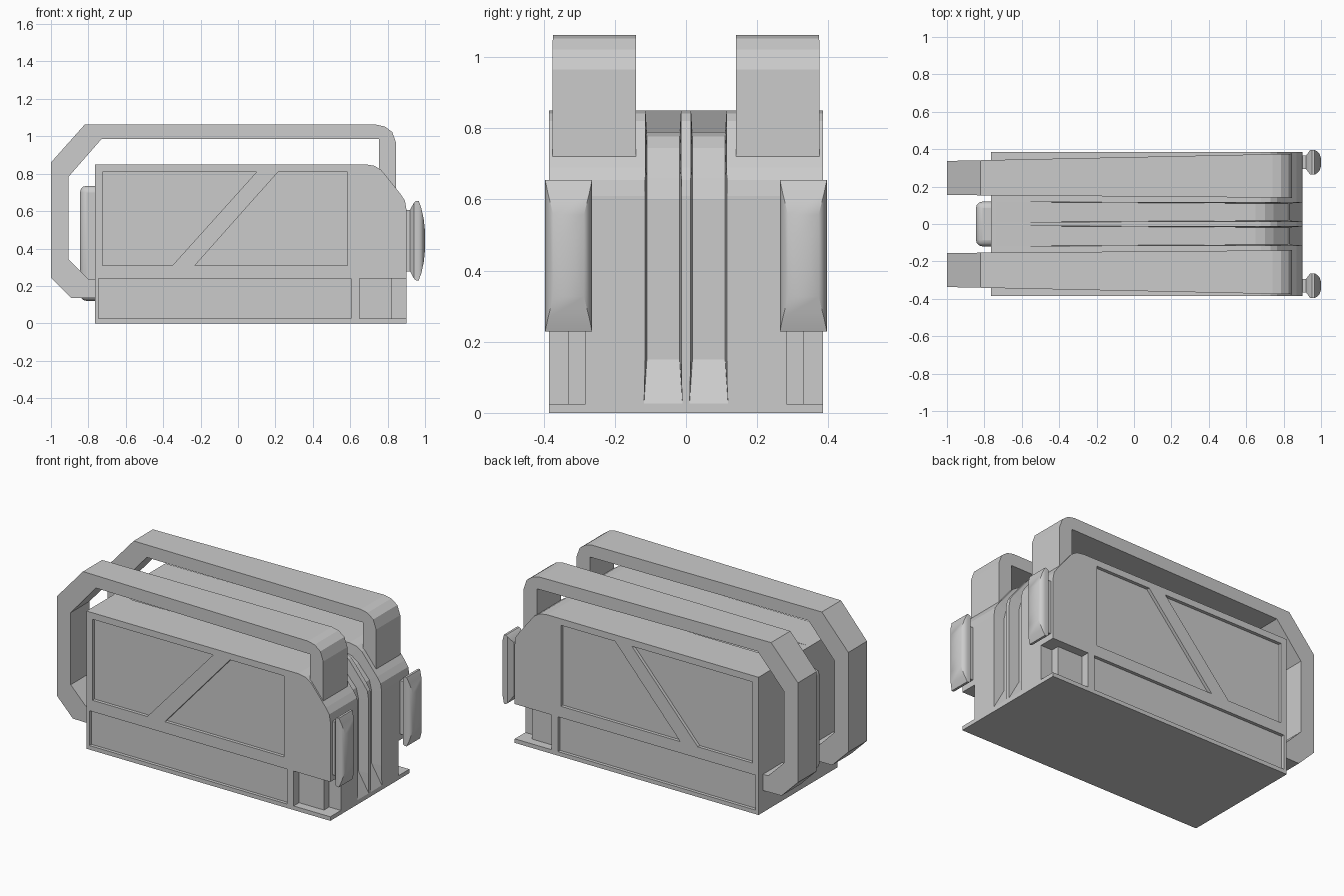
import bpy, bmesh

if "Cube" in bpy.data.objects:
    bpy.data.objects.remove(bpy.data.objects["Cube"])


def loft(name, sections):
    """Skin a list of equal-length vertex rings, capping both ends."""
    bm = bmesh.new()
    rings = [[bm.verts.new(p) for p in s] for s in sections]
    n = len(rings[0])
    for a, b in zip(rings, rings[1:]):
        for i in range(n):
            j = (i + 1) % n
            bm.faces.new((a[i], a[j], b[j], b[i]))
    bm.faces.new(rings[0][::-1])
    bm.faces.new(rings[-1])
    bmesh.ops.recalc_face_normals(bm, faces=bm.faces)
    me = bpy.data.meshes.new(name)
    bm.to_mesh(me)
    bm.free()
    ob = bpy.data.objects.new(name, me)
    bpy.context.collection.objects.link(ob)
    return ob


def prism(name, pts, y0, y1):
    return loft(name, [[(x, y, z) for x, z in pts] for y in (y0, y1)])


def rect(x0, x1, z0, z1):
    return [(x0, z0), (x1, z0), (x1, z1), (x0, z1)]


def activate(ob):
    bpy.ops.object.select_all(action='DESELECT')
    ob.select_set(True)
    bpy.context.view_layer.objects.active = ob


def cut(ob, cutter):
    cutter.hide_render = True
    m = ob.modifiers.new("cut", 'BOOLEAN')
    m.operation, m.solver, m.object = 'DIFFERENCE', 'EXACT', cutter
    activate(ob)
    bpy.ops.object.modifier_apply(modifier=m.name)
    bpy.data.objects.remove(cutter, do_unlink=True)


# Main body
body = prism("body", [(-0.765, 0), (0.9, 0), (0.9, 0.61), (0.893, 0.655), (0.87, 0.69),
                      (0.79, 0.79), (0.765, 0.82), (0.73, 0.842), (0.68, 0.85),
                      (-0.765, 0.85)], -0.385, 0.385)

# Recessed side panels and stepped corner notches: outline, depth
recesses = [
    ([(-0.725, 0.31), (-0.35, 0.31), (0.10, 0.81), (-0.725, 0.81)], 0.365),
    ([(-0.23, 0.31), (0.585, 0.31), (0.585, 0.81), (0.215, 0.81)], 0.365),
    (rect(-0.745, 0.605, 0.025, 0.24), 0.365),
    (rect(0.65, 1.0, 0.025, 0.24), 0.332),
    (rect(0.82, 1.0, 0.025, 0.24), 0.282),
]
# Groove stations: floor x, floor z, outer x, outer z, floor half width
groove = [(-0.74, 0.85, -0.74, 0.88, 0.054), (0.65, 0.79, 0.70, 0.95, 0.046),
          (0.70, 0.777, 0.80, 0.92, 0.046), (0.745, 0.745, 0.88, 0.87, 0.046),
          (0.82, 0.66, 0.95, 0.75, 0.046), (0.835, 0.60, 0.97, 0.62, 0.046),
          (0.835, 0.15, 0.97, 0.15, 0.046), (0.90, 0.027, 0.95, 0.027, 0.054)]
for s in (-1, 1):
    for pts, depth in recesses:
        cut(body, prism("recess_cutter", pts, s * depth, s * 0.5))
    c = s * 0.064
    cut(body, loft("groove_cutter", [
        [(fx, c - w, fz), (fx, c + w, fz), (ox, c + 0.056, oz), (ox, c - 0.056, oz)]
        for fx, fz, ox, oz, w in groove]))

# Rounded block on the left end
block = prism("end_block", rect(-0.845, -0.70, 0.12, 0.735), -0.12, 0.12)
bev = block.modifiers.new("round", 'BEVEL')
bev.width, bev.segments = 0.035, 3
activate(block)
bpy.ops.object.shade_smooth_by_angle()

# Handle bars: outer x, z and inner x, z around the loop
bar = [(-0.75, 0.135, -0.75, 0.235), (-0.89, 0.135, -0.80, 0.235),
       (-1.0, 0.245, -0.905, 0.34), (-1.0, 0.86, -0.905, 0.785),
       (-0.82, 1.062, -0.73, 0.985), (0.74, 1.062, 0.72, 0.985),
       (0.785, 1.052, 0.755, 0.985), (0.825, 1.022, 0.755, 0.975),
       (0.845, 0.965, 0.755, 0.95), (0.845, 0.715, 0.755, 0.715)]
# Lamp rings: x, half depth, half height
lamp = [(0.88, 0.036, 0.165), (0.92, 0.036, 0.165), (0.942, 0.066, 0.205),
        (0.952, 0.066, 0.213), (0.966, 0.066, 0.213), (0.98, 0.058, 0.175),
        (0.993, 0.043, 0.115), (1.0, 0.02, 0.05)]
for s, side in ((-1, "front"), (1, "back")):
    def near(x):
        return s * (0.147 - 0.008 * x)

    def far(x):
        return s * (0.358 + 0.021 * x)
    loft(side + "_handle", [
        [(ox, near(ox), oz), (ox, far(ox), oz), (ix, far(ix), iz), (ix, near(ix), iz)]
        for ox, oz, ix, iz in bar])
    y, z = s * 0.33, 0.442
    lens = loft(side + "_lamp", [
        [(x, y - w, z - h), (x, y + w, z - h), (x, y + w, z + h), (x, y - w, z + h)]
        for x, w, h in lamp])
    activate(lens)
    bpy.ops.object.shade_smooth_by_angle()
